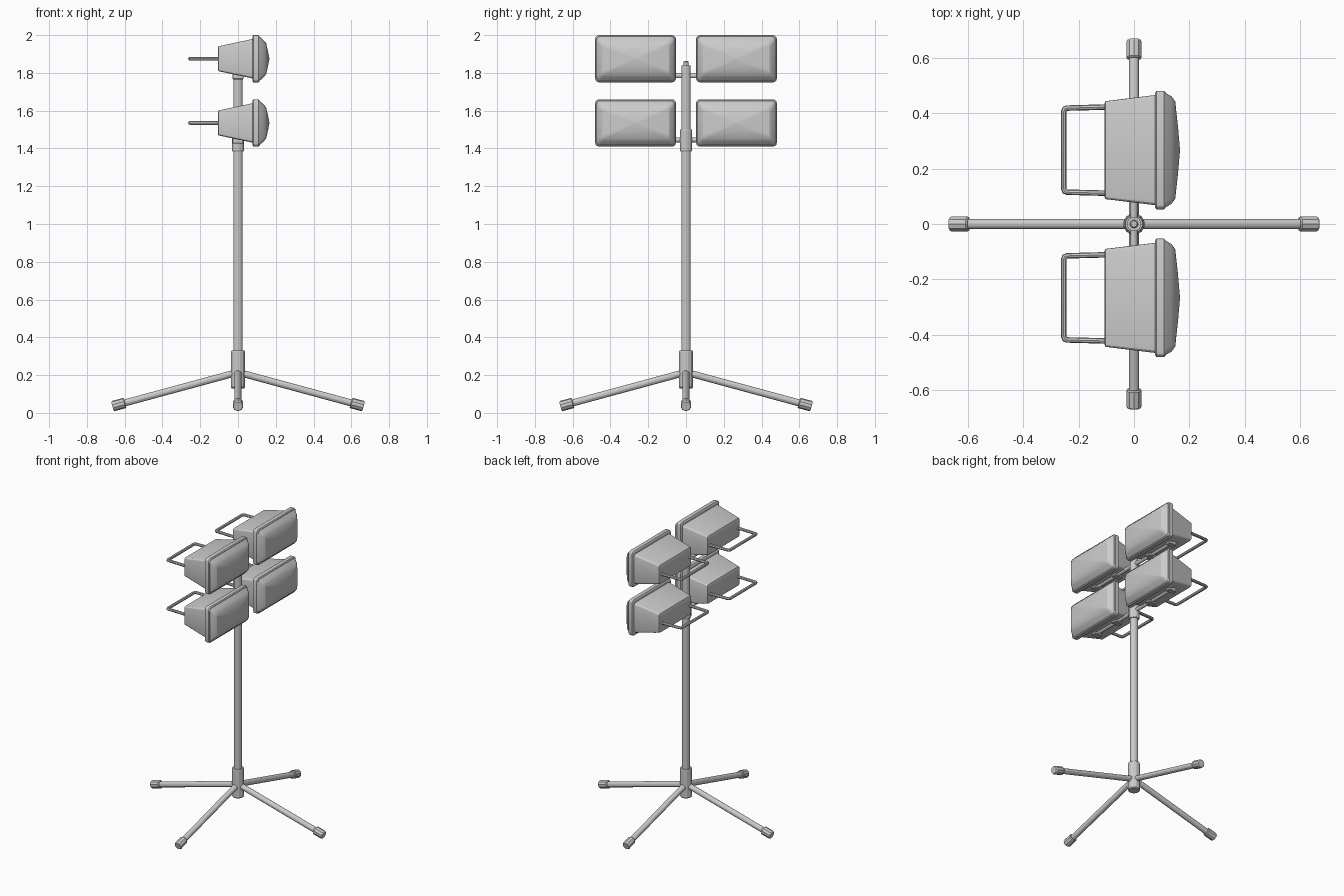
import bpy, bmesh, math
from mathutils import Vector, Matrix

if "Cube" in bpy.data.objects:
    bpy.data.objects.remove(bpy.data.objects["Cube"])


def finish(name, bm):
    bmesh.ops.recalc_face_normals(bm, faces=bm.faces[:])
    me = bpy.data.meshes.new(name)
    bm.to_mesh(me)
    bm.free()
    ob = bpy.data.objects.new(name, me)
    bpy.context.collection.objects.link(ob)
    bpy.ops.object.select_all(action='DESELECT')
    ob.select_set(True)
    bpy.context.view_layer.objects.active = ob
    bpy.ops.object.shade_smooth_by_angle(angle=math.radians(25))
    return ob


def skin(name, rings, matrix=Matrix()):
    """Bridge equal-length point rings and cap both ends."""
    bm = bmesh.new()
    loops = [[bm.verts.new(matrix @ Vector(p)) for p in r] for r in rings]
    n = len(loops[0])
    for a, b in zip(loops, loops[1:]):
        for i in range(n):
            j = (i + 1) % n
            bm.faces.new((a[i], a[j], b[j], b[i]))
    bm.faces.new(loops[0][::-1])
    bm.faces.new(loops[-1])
    return finish(name, bm)


def rod(name, start, direction, profile, sides=12):
    """Turned part: profile is (distance along axis, radius)."""
    m = Matrix.Translation(start) @ Vector(direction).to_track_quat('Z', 'Y').to_matrix().to_4x4()
    ang = [2 * math.pi * (i + 0.5) / sides for i in range(sides)]
    return skin(name, [[(r * math.cos(a), r * math.sin(a), d) for a in ang]
                       for d, r in profile], m)


def rounded(x, hy, hz, r):
    """Rounded rectangle in the YZ plane."""
    pts = []
    for k, (sy, sz) in enumerate([(1, 1), (-1, 1), (-1, -1), (1, -1)]):
        for s in range(4):
            a = math.radians(90 * k + 30 * s)
            pts.append((x, sy * (hy - r) + r * math.cos(a), sz * (hz - r) + r * math.sin(a)))
    return pts


def box(name, centre, size):
    bm = bmesh.new()
    bmesh.ops.create_cube(bm, size=1, matrix=Matrix.Translation(centre) @ Matrix.Diagonal((*size, 1)))
    bmesh.ops.bevel(bm, geom=bm.edges[:], offset=0.004, segments=1, affect='EDGES')
    return finish(name, bm)


def handle(name, at):
    pts = [(-0.09, 0.156), (-0.242, 0.152), (-0.251, 0.149), (-0.254, 0.14)]
    pts += [(x, -y) for x, y in reversed(pts)]
    cu = bpy.data.curves.new(name, 'CURVE')
    cu.dimensions = '3D'
    cu.bevel_depth = 0.01
    cu.bevel_resolution = 2
    cu.use_fill_caps = True
    sp = cu.splines.new('POLY')
    sp.points.add(len(pts) - 1)
    for p, (x, y) in zip(sp.points, pts):
        p.co = (x, y, 0, 1)
    tmp = bpy.data.objects.new(name + "_path", cu)
    bpy.context.collection.objects.link(tmp)
    bm = bmesh.new()
    me = bpy.data.meshes.new_from_object(tmp.evaluated_get(bpy.context.evaluated_depsgraph_get()))
    bm.from_mesh(me)
    bm.transform(Matrix.Translation(at))
    bpy.data.objects.remove(tmp)
    finish(name, bm)


# Stand: pole, base hub, sliding collar and top pin
Z = (0, 0, 1)
rod("pole", (0, 0, 0), Z, [(0.2, 0.026), (1.84, 0.026)])
rod("top_pin", (0, 0, 0), Z, [(1.83, 0.015), (1.857, 0.015), (1.862, 0.011)])
rod("base_hub", (0, 0, 0), Z, [(0.13, 0.034), (0.136, 0.039), (0.325, 0.039), (0.33, 0.036)])
rod("pole_collar", (0, 0, 0), Z, [(1.385, 0.031), (1.39, 0.034), (1.495, 0.034), (1.5, 0.031)])

# Four sloping legs with foot caps
for i in range(4):
    a = i * math.pi / 2
    top = Vector((0, 0, 0.215))
    end = Vector((0.665 * math.cos(a), 0.665 * math.sin(a), 0.035))
    d = (end - top).normalized()
    length = (end - top).length
    rod(f"leg_{i}", top, d, [(0, 0.019), (length - 0.02, 0.019)])
    rod(f"foot_cap_{i}", top, d, [(length - 0.07, 0.024), (length - 0.065, 0.028),
                                  (length - 0.006, 0.028), (length, 0.024)], 10)

# Lamps, two rows of two
body = [(-0.107, 0.168, 0.058, 0.012), (-0.103, 0.177, 0.066, 0.012), (0.085, 0.2, 0.106, 0.016)]
rim = [(0.076, 0.206, 0.117, 0.018), (0.081, 0.214, 0.125, 0.02),
       (0.108, 0.214, 0.125, 0.02), (0.114, 0.209, 0.12, 0.02)]
lens = [(0.112, 0.208, 0.119, 0.02), (0.136, 0.194, 0.098, 0.02), (0.149, 0.176, 0.082, 0.018),
        (0.159, 0.085, 0.04, 0.01), (0.166, 0.004, 0.003, 0.001)]
for row, z in (("lower", 1.535), ("upper", 1.875)):
    rod(f"{row}_crossbar", (0, -0.36, z - 0.09), (0, 1, 0), [(0, 0.013), (0.72, 0.013)])
    for side, s in (("left", -1), ("right", 1)):
        at = Vector((0, s * 0.267, z))
        m = Matrix.Translation(at)
        for part, rings in (("housing", body), ("rim", rim), ("lens", lens)):
            skin(f"{row}_{side}_{part}", [rounded(*r) for r in rings], m)
        handle(f"{row}_{side}_handle", at)
        for k in (-0.1, 0.1):
            box(f"{row}_{side}_bracket", at + Vector((0, k, -0.092)), (0.06, 0.035, 0.035))
